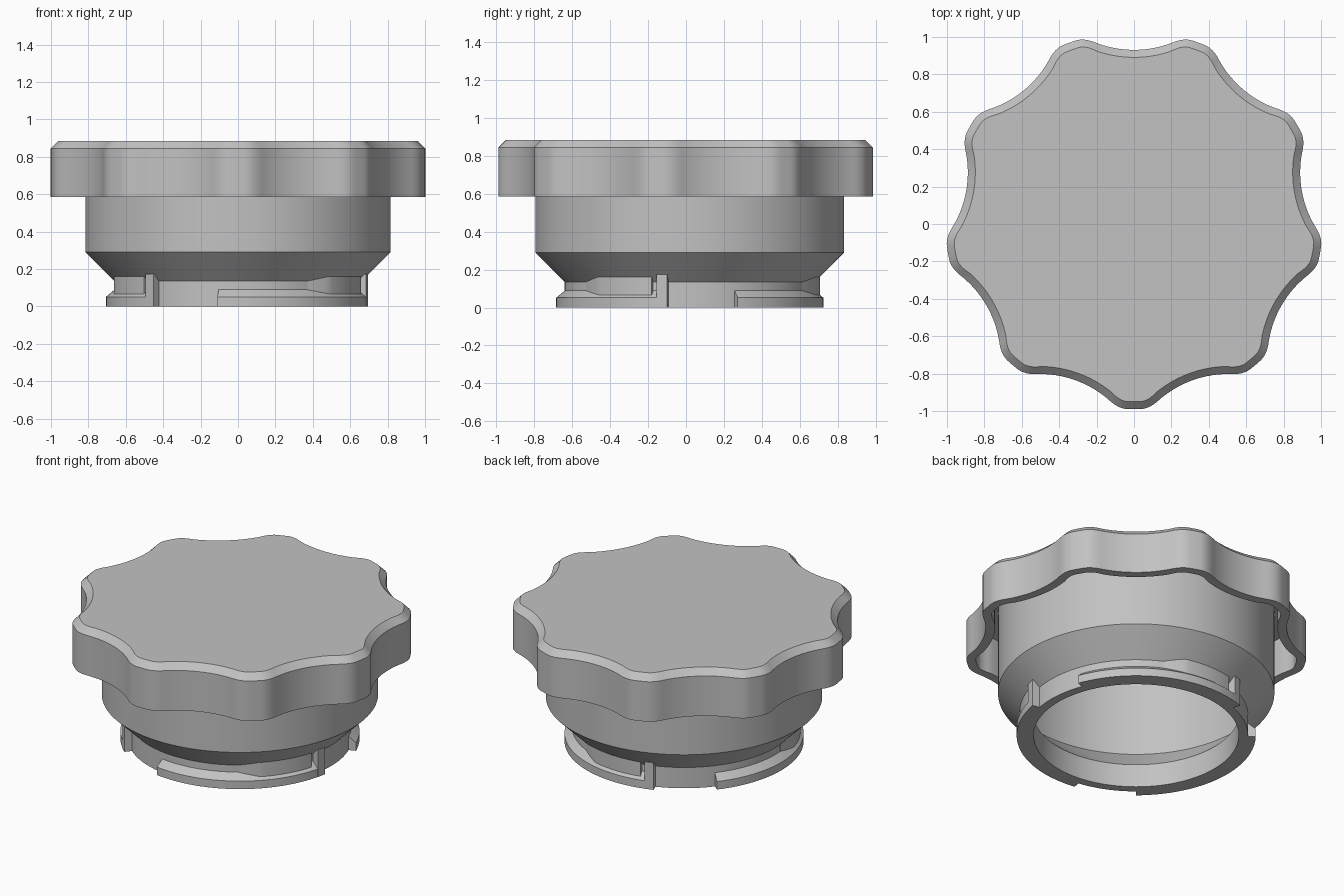
import bpy
import bmesh
from math import sin, cos, radians, sqrt, pi

cube = bpy.data.objects.get("Cube")
if cube:
    bpy.data.objects.remove(cube, do_unlink=True)

CENTRE_Y = 0.02
LOBES = 9
STEPS = 360

grey = bpy.data.materials.new("plain_grey")
grey.use_nodes = True
GREY = (0.54, 0.54, 0.54, 1)
grey.diffuse_color = GREY
grey.node_tree.nodes["Principled BSDF"].inputs["Base Color"].default_value = GREY


def loft(name, rings, closed_rings=True, ends=True, loop=False):
    """Skin a list of point rings, optionally capped or joined end to end."""
    bm = bmesh.new()
    vs = [[bm.verts.new(p) for p in ring] for ring in rings]
    pairs = list(zip(vs, vs[1:]))
    if loop:
        pairs.append((vs[-1], vs[0]))
    for a, b in pairs:
        n = len(a)
        for i in range(n if closed_rings else n - 1):
            j = (i + 1) % n
            bm.faces.new((a[i], a[j], b[j], b[i]))
    if ends and not loop:
        bm.faces.new(vs[0])
        bm.faces.new(vs[-1])
    bmesh.ops.recalc_face_normals(bm, faces=bm.faces[:])
    mesh = bpy.data.meshes.new(name)
    bm.to_mesh(mesh)
    bm.free()
    mesh.materials.append(grey)
    obj = bpy.data.objects.new(name, mesh)
    bpy.context.collection.objects.link(obj)
    bpy.ops.object.select_all(action='DESELECT')
    obj.select_set(True)
    bpy.context.view_layer.objects.active = obj
    bpy.ops.object.shade_smooth_by_angle(angle=radians(25))
    return obj


def polar(r, a, z):
    return (r * cos(a), r * sin(a) + CENTRE_Y, z)


# Grip outline: a round disc with nine shallow circular scoops
TIP, VALLEY, SCOOP = 1.01, 0.91, 0.57


def raw_radius(a):
    pitch = 2 * pi / LOBES
    off = (a - pi / 2 + pitch / 2) % pitch - pitch / 2
    c = VALLEY + SCOOP
    under = SCOOP ** 2 - (c * sin(off)) ** 2
    if under <= 0:
        return TIP
    return min(TIP, c * cos(off) - sqrt(under))


def radius(a):
    # Averaging over a small window rounds the lobe corners
    return sum(raw_radius(a + radians(k * 0.5)) for k in range(-5, 6)) / 11


def grip_ring(inset, z):
    ring = []
    e = 0.005
    for i in range(STEPS):
        a = 2 * pi * i / STEPS
        r = radius(a)
        slope = (radius(a + e) - radius(a - e)) / (2 * e * r)
        ring.append(polar(r - inset * sqrt(1 + slope ** 2), a, z))
    return ring


# Hollow lobed grip with chamfered top edge
loft("grip", [grip_ring(d, z) for d, z in
              ((0.055, 0.83), (0.055, 0.585), (0, 0.585), (0, 0.845), (0.04, 0.885))])

# Turned body: neck, cone and cylinder, hollow inside
profile = ((0.605, 0), (0.66, 0), (0.66, 0.135), (0.815, 0.29), (0.815, 0.835),
           (0.76, 0.835), (0.76, 0.31), (0.605, 0.15))
loft("body", [[polar(r, 2 * pi * i / 180, z) for r, z in profile] for i in range(180)],
     loop=True)


def sweep(name, start, end, section, step=1.5):
    """Sweep a section (function of angle in degrees) round the neck."""
    n = max(2, round((end - start) / step))
    angles = [start + (end - start) * i / n for i in range(n + 1)]
    loft(name, [[polar(r, radians(a), z) for r, z in section(a)] for a in angles])


# Three bayonet lugs, each with a locking cam and an end stop
for k in range(3):
    base = -99 + 120 * k

    def lug(a):
        return (0.657, 0), (0.705, 0), (0.705, 0.052), (0.657, 0.092)

    def cam(a):
        r = 0.66 + 0.027 * min(1, (a - base - 43) / 11.5)
        return (0.65, 0.06), (r, 0.06), (r, 0.16), (0.65, 0.14)

    def stop(a):
        return (0.657, 0), (0.706, 0), (0.706, 0.175), (0.657, 0.175)

    sweep(f"lug_{k + 1}", base, base + 85, lug)
    sweep(f"cam_{k + 1}", base + 43.2, base + 82, cam)
    sweep(f"stop_{k + 1}", base + 84.6, base + 89.2, stop)
